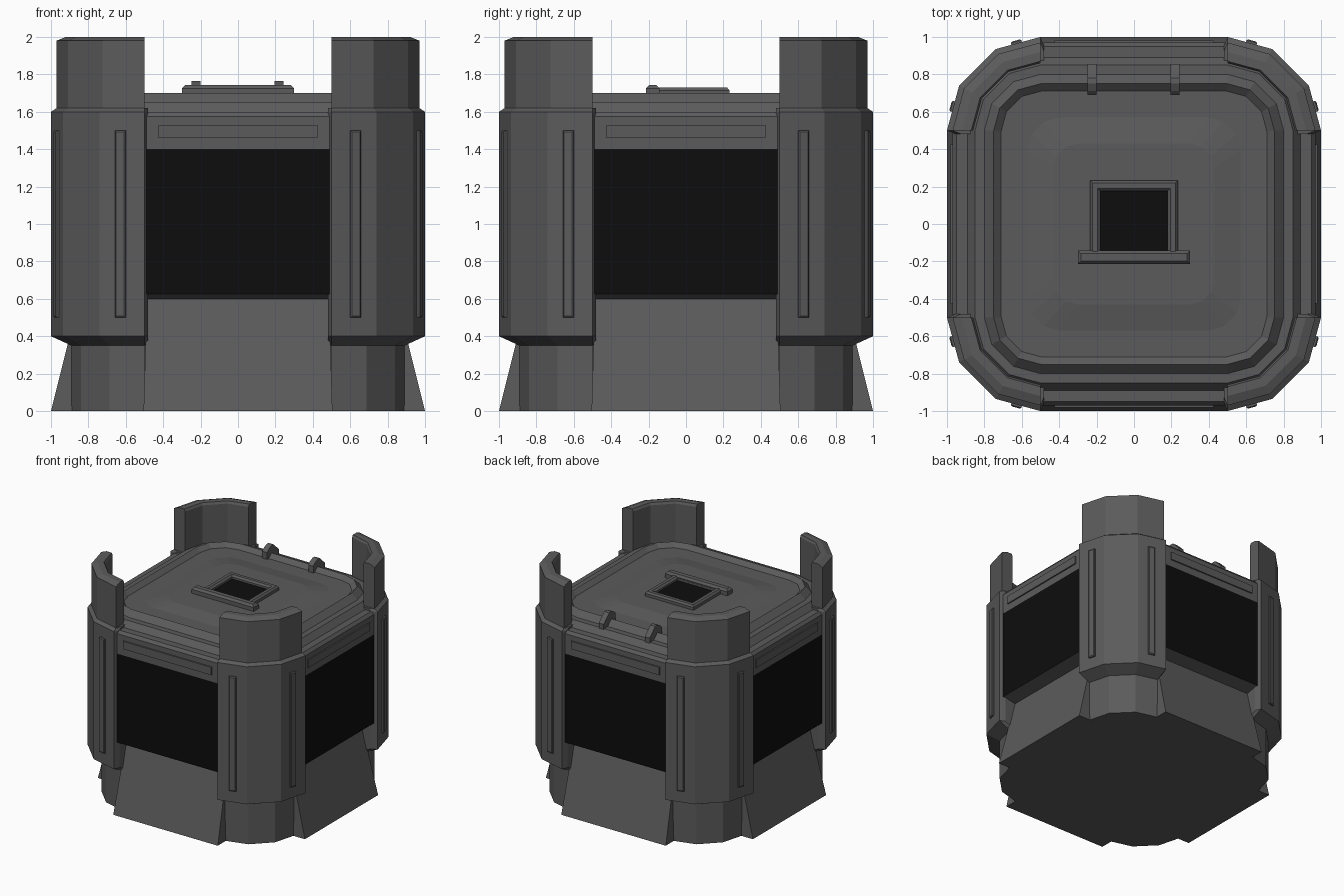
import bpy, bmesh, math
from mathutils import Vector

if "Cube" in bpy.data.objects:
    bpy.data.objects.remove(bpy.data.objects["Cube"])


def material(name, v):
    m = bpy.data.materials.new(name)
    m.diffuse_color = (v, v, v, 1)
    m.use_nodes = True
    m.node_tree.nodes["Principled BSDF"].inputs["Base Color"].default_value = m.diffuse_color
    return m


GREY = material("dark grey metal", 0.105)
BLACK = material("black panel", 0.004)


def finish(name, bm, mats=(GREY,), rule=None):
    bmesh.ops.recalc_face_normals(bm, faces=bm.faces[:])
    if rule:
        for f in bm.faces:
            f.material_index = 1 if rule(f) else 0
    me = bpy.data.meshes.new(name)
    bm.to_mesh(me)
    bm.free()
    for m in mats:
        me.materials.append(m)
    ob = bpy.data.objects.new(name, me)
    bpy.context.collection.objects.link(ob)
    return ob


def loft(name, rings, closed=False, **kw):
    """Skin a list of equal-length point rings; cap the ends unless closed."""
    bm = bmesh.new()
    vs = [[bm.verts.new(p) for p in r] for r in rings]
    n = len(vs[0])
    pairs = list(zip(vs, vs[1:])) + ([(vs[-1], vs[0])] if closed else [])
    for a, b in pairs:
        for i in range(n):
            j = (i + 1) % n
            bm.faces.new((a[i], a[j], b[j], b[i]))
    if not closed:
        bm.faces.new(vs[0])
        bm.faces.new(vs[-1])
    return finish(name, bm, **kw)


def turn(pts, k):
    """Rotate points by k quarter turns about z."""
    out = []
    for x, y, z in pts:
        for _ in range(k):
            x, y = -y, x
        out.append((x, y, z))
    return out


def arc(h, z):
    """Faceted corner between two sides at distance h."""
    a = min(0.5, h * 0.7)
    r = h - a
    b, c = a + r * 0.48, a + r * 0.87
    return [(h, a, z), (c, b, z), (b, c, z), (a, h, z)]


def full_ring(h, z):
    return [p for k in range(4) for p in turn(arc(h, z), k)]


def pillar_ring(h, z):
    pts = arc(h, z)
    return [(h - 0.05, 0.48, z)] + pts + [(0.48, h - 0.05, z), (0.48, 0.48, z)]


# Main body with windows and stepped roof
body = [(.85, 0), (.85, .6), (.97, .625), (.97, 1.4), (.97, 1.575), (.95, 1.6), (.89, 1.6),
        (.85, 1.65), (.80, 1.65), (.75, 1.70), (.71, 1.665), (.57, 1.665), (.43, 1.69)]
loft("body", [full_ring(h, z) for h, z in body], mats=(GREY, BLACK),
     rule=lambda f: 0.9 < f.calc_center_median().z < 1.1
     and max(abs(f.normal.x), abs(f.normal.y)) > 0.99)

for k in range(4):
    # Corner pillar, its foot and the raised wall above it
    loft("corner_pillar", [turn(pillar_ring(h, z), k) for h, z in
                           [(.89, .35), (1, .4), (1, 1.6), (.97, 1.62)]])
    loft("pillar_foot", [turn(arc(.89, z) + [(.5, .5, z)], k) for z in (0, .36)])
    wall = [(.97, 1.58), (.97, 1.98), (.92, 2.0), (.87, 2.0), (.86, 1.98), (.86, 1.58)]
    sections = list(zip(*[arc(h, z) for h, z in wall]))
    loft("corner_wall", [turn(s, k) for s in sections])

    # Sloped skirt
    loft("skirt", [turn([(-w, -.8, z), (w, -.8, z), (w, -y, z), (-w, -y, z)], k)
                   for w, y, z in [(.505, 1, 0), (.487, .85, .6)]])

    # Plate over each window
    loft("header_plate", [turn([(-w, -y, c - d), (w, -y, c - d), (w, -y, c + d), (-w, -y, c + d)], k)
                          for c, w, d, y in [(1.495, .428, .037, .95), (1.495, .425, .034, .98)]])

    # Raised strips on the two outer facets of each pillar
    p, q = Vector((.5, 1, 0)), Vector((.74, .935, 0))
    t = (q - p).normalized()
    nrm = Vector((-t.y, t.x, 0))
    mid = (p + q) / 2 + t * 0.008
    for swap in (False, True):
        rings = []
        for d, w, e in [(-.02, .029, 0), (.01, .029, 0), (.016, .022, .008)]:
            r = []
            for s, z in [(-w, .5 + e), (w, .5 + e), (w, 1.5 - e), (-w, 1.5 - e)]:
                v = mid + t * s + nrm * d
                r.append((v.y, v.x, z) if swap else (v.x, v.y, z))
            rings.append(turn(r, k))
        loft("pillar_strip", rings)


# Roof hatch: frame, dark opening and handle bar
def rect(w, d, z, cy=0.0175):
    return [(-w, cy - d, z), (w, cy - d, z), (w, cy + d, z), (-w, cy + d, z)]


loft("hatch_frame", [rect(.235, .215, 1.67), rect(.235, .215, 1.715), rect(.222, .202, 1.73),
                     rect(.195, .173, 1.73), rect(.18, .158, 1.715), rect(.18, .158, 1.67)],
     closed=True)
loft("hatch_opening", [rect(.185, .163, 1.69), rect(.185, .163, 1.698)], mats=(BLACK,))
loft("hatch_bar", [rect(.30, .036, 1.68, -.178), rect(.30, .036, 1.725, -.178),
                   rect(.283, .02, 1.743, -.178)])

# Roof hinges bent over the rim
hinge = [(.69, 1.65), (.69, 1.725), (.71, 1.745), (.75, 1.765), (.78, 1.762),
         (.855, 1.69), (.855, 1.64)]
for cx in (-.225, .22):
    loft("roof_hinge", [[(cx + s, y, z) for y, z in hinge] for s in (-.024, .024)])
